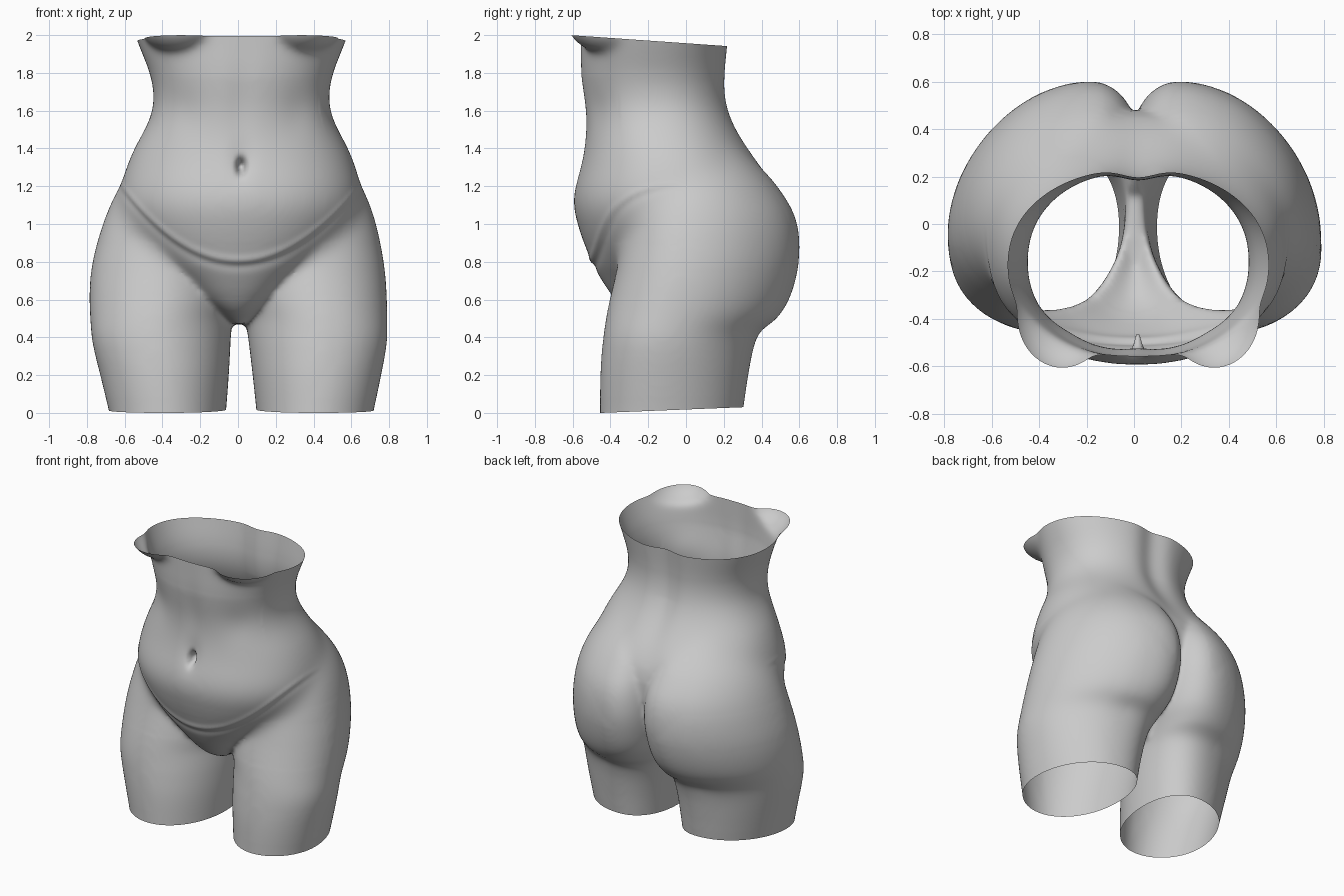
import bpy, bmesh
from math import sin, cos, pi, exp, copysign
from mathutils import Vector

if "Cube" in bpy.data.objects:
    bpy.data.objects.remove(bpy.data.objects["Cube"])


def sample(levels, z):
    """Smooth (cubic Hermite) interpolation of a level table at height z."""
    n = len(levels)
    i = 0
    while i < n - 2 and z > levels[i + 1][0]:
        i += 1
    a, b = levels[i], levels[i + 1]
    p, q = levels[max(i - 1, 0)], levels[min(i + 2, n - 1)]
    h = b[0] - a[0]
    t = (z - a[0]) / h
    out = []
    for k in range(1, len(a)):
        m0 = (b[k] - p[k]) / (b[0] - p[0]) * h
        m1 = (q[k] - a[k]) / (q[0] - a[0]) * h
        out.append((2*t**3 - 3*t*t + 1) * a[k] + (t**3 - 2*t*t + t) * m0
                   + (3*t*t - 2*t**3) * b[k] + (t**3 - t*t) * m1)
    return out


def power(v, e):
    return copysign(abs(v) ** e, v)


def loft(bm, levels, side=1, e_front=0.93, rings=70, seg=72):
    """Closed loft; level = z, centre x, half width, front y, back y, twist."""
    z0, z1 = levels[0][0], levels[-1][0]
    prev = None
    for i in range(rings + 1):
        z = z0 + (z1 - z0) * i / rings
        cx, rx, yf, yb, tw = sample(levels, z)
        yc, ry = (yf + yb) / 2, (yb - yf) / 2
        ring = []
        for j in range(seg):
            t = 2 * pi * j / seg
            a = t + tw * (0.62 + 0.38 * sin(t))   # less twist at the front
            e = 0.93 + (e_front - 0.93) * (0.5 - 0.5 * sin(t))
            ring.append(bm.verts.new((side * (cx + rx * power(cos(t), e)),
                                      yc + ry * power(sin(a), e), z)))
        if prev:
            for j in range(seg):
                k = (j + 1) % seg
                bm.faces.new((prev[j], prev[k], ring[k], ring[j]))
        else:
            bm.faces.new(ring[::-1])
        prev = ring
    bm.faces.new(prev)


def bump(d, s):
    return exp(-(d / s) ** 2)


TORSO = [
    (0.47, 0, 0.03, -0.18, 0.12, 0), (0.53, 0, 0.11, -0.30, 0.17, 0),
    (0.60, 0, 0.21, -0.375, 0.23, 0), (0.70, 0, 0.33, -0.445, 0.33, 0),
    (0.80, 0, 0.46, -0.50, 0.42, 0), (0.95, 0, 0.59, -0.56, 0.47, 0),
    (1.10, 0, 0.645, -0.60, 0.475, 0), (1.20, 0, 0.637, -0.59, 0.455, 0),
    (1.30, 0, 0.61, -0.563, 0.405, 0), (1.40, 0, 0.57, -0.543, 0.34, 0),
    (1.50, 0, 0.515, -0.533, 0.28, 0), (1.60, 0, 0.472, -0.537, 0.24, 0),
    (1.70, 0, 0.467, -0.55, 0.222, 0), (1.80, 0, 0.487, -0.56, 0.222, 0),
    (1.95, 0, 0.545, -0.56, 0.234, 0), (2.12, 0, 0.61, -0.56, 0.25, 0)]
LEG = [
    (-0.12, 0.385, 0.295, -0.455, 0.28, -0.25), (0.0, 0.390, 0.309, -0.455, 0.30, -0.25),
    (0.20, 0.404, 0.341, -0.455, 0.33, -0.27), (0.35, 0.415, 0.365, -0.445, 0.36, -0.32),
    (0.43, 0.415, 0.373, -0.435, 0.395, -0.36), (0.50, 0.408, 0.381, -0.425, 0.48, -0.38),
    (0.60, 0.392, 0.399, -0.405, 0.545, -0.40), (0.75, 0.378, 0.403, -0.37, 0.59, -0.41),
    (0.90, 0.362, 0.391, -0.34, 0.603, -0.41), (1.05, 0.348, 0.364, -0.31, 0.575, -0.40),
    (1.20, 0.325, 0.318, -0.26, 0.485, -0.38), (1.33, 0.29, 0.25, -0.16, 0.37, -0.35),
    (1.45, 0.27, 0.17, -0.02, 0.25, -0.30)]

# torso, thighs and the lower edge of the bust as overlapping solids
bm = bmesh.new()
loft(bm, TORSO)
for s in (-1, 1):
    loft(bm, LEG, s, 1.0)
    ball = bmesh.ops.create_uvsphere(bm, u_segments=32, v_segments=20, radius=1)
    for v in ball["verts"]:
        v.co = Vector((s * 0.32 + v.co.x * 0.22, -0.375 + v.co.y * 0.255, 2.06 + v.co.z * 0.165))
me = bpy.data.meshes.new("torso")
bm.to_mesh(me)
bm.free()
body = bpy.data.objects.new("torso", me)
bpy.context.collection.objects.link(body)
bpy.context.view_layer.objects.active = body
body.select_set(True)

# fuse into one skin
mod = body.modifiers.new("fuse", 'REMESH')
mod.mode = 'VOXEL'
mod.voxel_size = 0.0135
bpy.ops.object.modifier_apply(modifier="fuse")

bm = bmesh.new()
bm.from_mesh(body.data)


def relax(verts, times):
    for _ in range(times):
        bmesh.ops.smooth_vert(bm, verts=verts, factor=0.5,
                              use_axis_x=True, use_axis_y=True, use_axis_z=True)


# soften all seams a little, then hips, flanks, outer thighs and bust edge more
relax(bm.verts[:], 8)
for k in range(9):
    m = 0.025 * k
    relax([v for v in bm.verts if 0.78 + m < v.co.z < 1.75 - m
           and (v.co.y < 0.15 - m or abs(v.co.x) > 0.15 + m or v.co.z > 1.2 + m)], 10)
    relax([v for v in bm.verts if 0.1 + m < v.co.z < 0.95 - m and abs(v.co.x) > 0.38 + m * 0.6], 6)
relax([v for v in bm.verts if 0.6 < v.co.z < 0.9 and v.co.y < -0.1], 8)
relax([v for v in bm.verts if 1.8 < v.co.z < 2.1], 14)
bm.normal_update()

# surface details: belly fold, navel, midline, spine groove
for v in bm.verts:
    x, y, z = v.co
    n = v.normal.copy()
    if y < 0:
        front = min(1, -y / 0.3) * (1 - 0.5 * min(1, abs(x) / 0.6))
        d = z - (0.80 + 1.0 * x * x)
        v.co += n * front * (0.008 * bump(d - 0.008, 0.022) - 0.006 * bump(d + 0.025, 0.025))
        if y < -0.35 and z > 1.0:
            v.co.y += 0.09 * exp(-(x / 0.02) ** 2 - ((z - 1.305) / 0.038) ** 2)
            v.co.y += 0.016 * exp(-(x / 0.06) ** 2 - ((z - 1.33) / 0.10) ** 2)
            v.co.y += 0.010 * bump(x, 0.07) * bump(z - 1.65, 0.25)
            v.co.y += 0.010 * bump(abs(x) - 0.3, 0.09) * bump(z - 1.6, 0.12)
    elif z > 1.1:
        v.co.y -= 0.036 * bump(x, 0.10) * min(1, (z - 1.1) / 0.5) * min(1, y / 0.1)
    v.co.x += 0.018 * (1 - bump(z - 0.7, 0.4))

# trim open rims at the ribs and at the thighs
for co, no in (((0, 0, 1.957), (0, 0.07, 1)), ((0, 0, 0.018), (0, 0.04, -1))):
    bmesh.ops.bisect_plane(bm, geom=bm.verts[:] + bm.edges[:] + bm.faces[:],
                           plane_co=co, plane_no=no, clear_outer=True)
bm.to_mesh(body.data)
bm.free()
body.data.polygons.foreach_set("use_smooth", [True] * len(body.data.polygons))
body.data.update()
